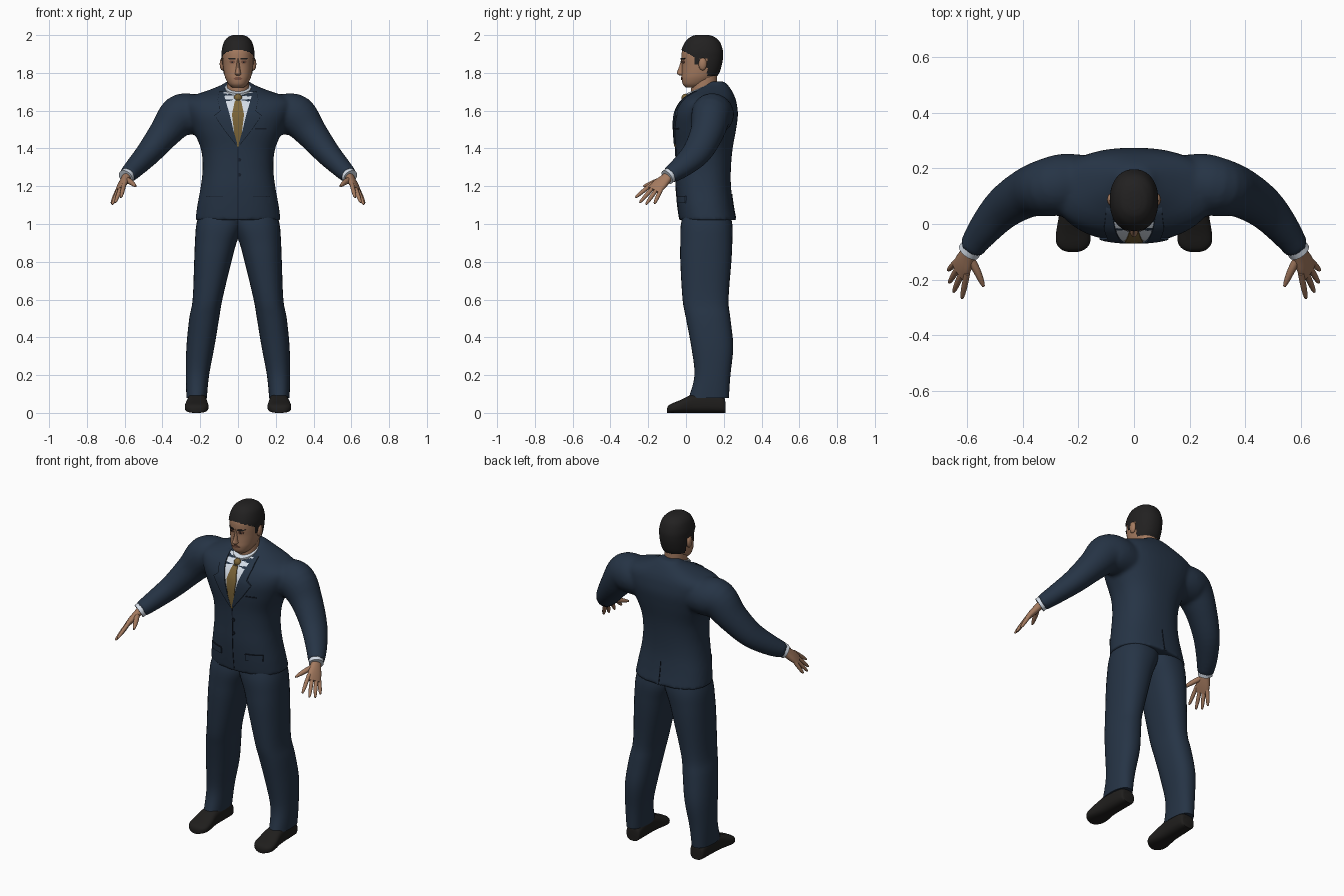
import bpy, bmesh, math
from mathutils import Vector
from mathutils.bvhtree import BVHTree

if "Cube" in bpy.data.objects:
    bpy.data.objects.remove(bpy.data.objects["Cube"])

X, Y, Z = Vector((1, 0, 0)), Vector((0, 1, 0)), Vector((0, 0, 1))


def material(name, *rgb):
    m = bpy.data.materials.new(name)
    m.use_nodes = True
    m.diffuse_color = (*rgb, 1)
    m.node_tree.nodes["Principled BSDF"].inputs["Base Color"].default_value = (*rgb, 1)
    return m


SUIT = material("navy cloth", 0.019, 0.034, 0.06)
SEAM = material("dark navy trim", 0.008, 0.013, 0.024)
SKIN = material("skin", 0.37, 0.195, 0.115)
LIPS = material("lips and eyelids", 0.2, 0.085, 0.055)
HAIR = material("black hair", 0.016, 0.015, 0.015)
SHIRT = material("white shirt", 0.68, 0.74, 0.82)
TIE = material("gold tie", 0.2, 0.13, 0.04)
SHOE = material("black leather", 0.014, 0.013, 0.012)


def smooth_rows(rows, n):
    """Catmull-Rom interpolation of tuples."""
    out = []
    for i in range(len(rows) - 1):
        p = [rows[min(max(i + k, 0), len(rows) - 1)] for k in (-1, 0, 1, 2)]
        for j in range(n):
            t = j / n
            out.append([0.5 * (2 * b + (c - a) * t + (2 * a - 5 * b + 4 * c - d) * t * t
                               + (3 * b - a - 3 * c + d) * t ** 3) for a, b, c, d in zip(*p)])
    return out + [list(rows[-1])]


def skin(bm, rings, power=2.0, seg=32):
    """Closed skin over superellipse rings given as (centre, half axis a, half axis b)."""
    loops = []
    for c, a, b in rings:
        loop = []
        for k in range(seg):
            u = 2 * math.pi * k / seg
            co, si = math.cos(u), math.sin(u)
            loop.append(bm.verts.new(c + a * math.copysign(abs(co) ** (2 / power), co)
                                     + b * math.copysign(abs(si) ** (2 / power), si)))
        loops.append(loop)
    for l0, l1 in zip(loops, loops[1:]):
        for k in range(seg):
            bm.faces.new((l0[k], l0[k - 1], l1[k - 1], l1[k]))
    bm.faces.new(loops[0])
    bm.faces.new(loops[-1][::-1])


def upright(rows, n=4):
    """Rings from rows of (z, x0, x1, y0, y1)."""
    return [(Vector(((a + b) / 2, (c + d) / 2, z)), X * (b - a) / 2, Y * (d - c) / 2)
            for z, a, b, c, d in smooth_rows(rows, n)]


def tube(points, n=4):
    """Rings along a path of (x, y, z, half width, half depth)."""
    rows = smooth_rows(points, n)
    pos = [Vector(r[:3]) for r in rows]
    rings = []
    for i, r in enumerate(rows):
        t = (pos[min(i + 1, len(pos) - 1)] - pos[max(i - 1, 0)]).normalized()
        a = Y.cross(t).normalized()
        rings.append((pos[i], a * r[3], t.cross(a) * r[4]))
    return rings


def side(points, s):
    return [(p[0] * s, *p[1:]) for p in points]


def finish(name, bm, mat, angle=50):
    bmesh.ops.recalc_face_normals(bm, faces=bm.faces)
    me = bpy.data.meshes.new(name)
    bm.to_mesh(me)
    bm.free()
    me.materials.append(mat)
    me.shade_smooth()
    me.set_sharp_from_angle(angle=math.radians(angle))
    ob = bpy.data.objects.new(name, me)
    bpy.context.collection.objects.link(ob)
    return ob


def solid(name, mat, rings, power=2.0, seg=32):
    bm = bmesh.new()
    skin(bm, rings, power, seg)
    return finish(name, bm, mat)


def ball(name, mat, centre, size):
    bm = bmesh.new()
    bmesh.ops.create_uvsphere(bm, u_segments=16, v_segments=10, radius=1)
    for v in bm.verts:
        v.co = Vector(centre) + Vector([a * b for a, b in zip(v.co, size)])
    return finish(name, bm, mat)


def surface(ob):
    return BVHTree.FromObject(ob, bpy.context.evaluated_depsgraph_get())


def strip(name, mat, tree, rows, lift, s=1, front=-1, n=5):
    """Thin plate draped on a surface; rows are (z, x0, x1)."""
    bm = bmesh.new()
    grid = []
    for r0, r1 in zip(rows, rows[1:]):
        for j in range(n + (r1 is rows[-1])):
            z, a, b = (p + (q - p) * j / n for p, q in zip(r0, r1))
            line = []
            for k in range(n + 1):
                x = s * (a + (b - a) * k / n)
                hit = tree.ray_cast(Vector((x, 2 * front, z)), Vector((0, -front, 0)))[0]
                line.append(bm.verts.new((x, (hit.y if hit else 0) + front * lift, z)))
            grid.append(line)
    for g, h in zip(grid, grid[1:]):
        for k in range(n):
            quad = (g[k], g[k + 1], h[k + 1], h[k])
            bm.faces.new(quad if s * front < 0 else quad[::-1])
    back = bmesh.ops.duplicate(bm, geom=bm.faces[:])["geom"]
    for v in back:
        if isinstance(v, bmesh.types.BMVert):
            v.co.y -= front * (lift + 0.002)
    edges = [e for e in bm.edges if e.is_boundary]
    bmesh.ops.bridge_loops(bm, edges=edges)
    return finish(name, bm, mat)


# Jacket: body and sleeves fused into one cloth surface
body = [(1.02, .226, -.035, .265), (1.1, .215, -.045, .25), (1.2, .197, -.053, .238),
        (1.3, .187, -.053, .238), (1.4, .197, -.055, .247), (1.5, .24, -.063, .265),
        (1.58, .275, -.06, .275), (1.64, .29, -.033, .268), (1.675, .25, .0, .258),
        (1.705, .165, .045, .243), (1.735, .09, .095, .222), (1.755, .06, .125, .2)]
arm = [(.14, .14, 1.57, .1, .1), (.24, .142, 1.58, .108, .112), (.31, .132, 1.572, .11, .105),
       (.385, .112, 1.485, .086, .09), (.47, .058, 1.38, .068, .078),
       (.54, -.02, 1.305, .055, .062), (.587, -.088, 1.257, .045, .046)]
bm = bmesh.new()
skin(bm, upright([(z, -w, w, f, b) for z, w, f, b in body]), 2.35, 48)
for s in (1, -1):
    skin(bm, tube(side(arm, s)))
jacket = finish("jacket", bm, SUIT)
remesh = jacket.modifiers.new("fuse", "REMESH")
remesh.mode, remesh.voxel_size, remesh.use_smooth_shade = "VOXEL", 0.011, True
soften = jacket.modifiers.new("soften", "SMOOTH")
soften.factor, soften.iterations = 0.5, 4
cloth = surface(jacket)

# Shirt, tie and jacket trim
strip("shirt_front", SHIRT, cloth, [(1.41, -.003, .003), (1.55, -.038, .038), (1.7, -.078, .078)], .002)
strip("tie", TIE, cloth, [(1.41, -.004, .004), (1.45, -.016, .016), (1.58, -.032, .032),
                          (1.655, -.016, .016)], .007)
ball("tie_knot", TIE, (0, -.004, 1.668), (.022, .02, .022))
solid("shirt_collar", SHIRT, tube([(0, .1, 1.665, .082, .087), (0, .076, 1.722, .068, .08)]))
strip("front_seam", SEAM, cloth, [(1.025, -.002, .002), (1.41, -.002, .002)], .003)
strip("back_vent", SEAM, cloth, [(1.03, -.003, .003), (1.16, -.002, .002)], .003, front=1)
for z in (1.26, 1.34):
    strip("button", SEAM, cloth, [(z - .009, .004, .012), (z, 0, .018), (z + .009, .004, .012)], .007)
strip("breast_pocket", SEAM, cloth, [(1.5, .09, .15), (1.507, .09, .15)], .004)
for s, label in ((1, "left_"), (-1, "right_")):
    strip(label + "lapel", SUIT, cloth, [(1.42, .003, .012), (1.5, .025, .075), (1.575, .043, .125),
                                         (1.6, .05, .095), (1.66, .068, .108), (1.705, .079, .1)], .008, s)
    strip(label + "pocket_flap", SUIT, cloth, [(1.11, .08, .17), (1.145, .08, .17)], .007, s)
    strip(label + "pocket_seam", SEAM, cloth, [(1.145, .08, .17), (1.149, .08, .17)], .008, s)

# Trousers and shoes
leg = [(1.1, -.03, .19, .0, .22), (1, -.03, .22, -.027, .245), (.9, .008, .228, -.03, .245),
       (.8, .035, .232, -.03, .24), (.6, .083, .24, -.018, .225), (.5, .1, .258, 0, .235),
       (.35, .125, .273, .028, .25), (.2, .153, .276, .045, .235), (.08, .165, .273, .015, .227)]
shoe = [(.208, .035, .06), (.195, .045, .09), (.12, .05, .11), (.04, .052, .1), (-.03, .062, .068),
        (-.07, .06, .052), (-.092, .042, .04), (-.1, .02, .025)]
for s, label in ((1, "left_"), (-1, "right_")):
    rings = upright(leg)
    for c, a, b in rings:
        c.x *= s
    solid(label + "trouser_leg", SUIT, rings, 2.3)
    rings = [(Vector((s * (.217 - .02 * (y - .05)), y, h / 2)), X * w, Z * h / 2)
             for y, w, h in smooth_rows(shoe, 3)]
    solid(label + "shoe", SHOE, rings, 2.8)

# Hands: cuff, palm, fingers and thumb
knuckles = [(.605, -.195, 1.2), (.622, -.18, 1.187), (.635, -.16, 1.177), (.642, -.138, 1.17)]
tips = [(.62, -.268, 1.14), (.65, -.245, 1.113), (.666, -.212, 1.103), (.67, -.167, 1.108)]
palm = [(.587, -.088, 1.257, .026, .022), (.6, -.115, 1.232, .033, .021),
        (.615, -.145, 1.205, .041, .018), (.63, -.172, 1.178, .04, .012)]
for s, label in ((1, "left_"), (-1, "right_")):
    solid(label + "cuff", SHIRT, tube(side([(.575, -.072, 1.268, .04, .04),
                                            (.595, -.1, 1.248, .041, .041)], s)))
    spread = Vector((.04 * s, .06, -.03)).normalized()
    along = Vector((.036 * s, -.068, -.07)).normalized()
    flat = along.cross(spread)
    solid(label + "palm", SKIN, [(Vector((s * x, y, z)), spread * w, flat * d)
                                 for x, y, z, w, d in smooth_rows(palm, 3)], 2.4, 20)
    for name, k, t in zip(("index", "middle", "ring", "little"), knuckles, tips):
        k, t = Vector(k), Vector(t)
        path = [(*k.lerp(t, f), r, r) for f, r in ((-.25, .011), (.4, .011), (.85, .008), (1, .004))]
        solid(label + name + "_finger", SKIN, tube(side(path, s), 3), 2, 12)
    solid(label + "thumb", SKIN, tube(side([(.592, -.12, 1.238, .015, .015), (.568, -.165, 1.222, .014, .014),
                                            (.55, -.205, 1.207, .01, .01), (.542, -.225, 1.2, .005, .005)],
                                           s), 3), 2, 12)

# Head and neck
skull = [(1.722, .03, .0, .07), (1.74, .05, -.017, .11), (1.77, .066, -.023, .148),
         (1.8, .074, -.022, .17), (1.84, .079, -.021, .183), (1.88, .081, -.024, .19),
         (1.92, .08, -.02, .189), (1.96, .067, .002, .172), (1.985, .044, .03, .143),
         (1.994, .02, .055, .115)]
solid("neck", SKIN, upright([(1.62, -.062, .062, .025, .165), (1.8, -.058, .058, .03, .165)]))
head = solid("head", SKIN, upright([(z, -w, w, f, b) for z, w, f, b in skull], 6), 2.2, 64)
face = surface(head)
solid("nose", SKIN, upright([(1.875, -.007, .007, -.025, .02), (1.84, -.01, .01, -.034, .02),
                             (1.808, -.014, .014, -.046, .02), (1.796, -.017, .017, -.047, .02),
                             (1.786, -.012, .012, -.034, .02)]), 2, 16)
strip("mouth", LIPS, face, [(1.763, -.014, .014), (1.77, -.025, .025), (1.777, -.012, .012)], .004)
for s, label in ((1, "left_"), (-1, "right_")):
    ball(label + "ear", SKIN, (s * .083, .088, 1.847), (.014, .022, .034))
    strip(label + "eyelid", LIPS, face, [(1.849, .022, .038), (1.857, .014, .046), (1.865, .02, .042)], .003, s)
    strip(label + "eye", HAIR, face, [(1.853, .026, .034), (1.861, .026, .034)], .005, s)
    strip(label + "eyebrow", HAIR, face, [(1.87, .012, .044), (1.878, .014, .054)], .006, s)


# Hair: a shell around the skull, trimmed along the hairline
def hairline(y):
    if y < .045:
        return 1.922 - (y + .03) * .5
    return 1.845 if y < .072 else 1.875 if y < .112 else 1.785


bm = bmesh.new()
skin(bm, upright([(z + .006 * (z > 1.95), -w - .006, w + .006, f - .005, b + .006)
                  for z, w, f, b in skull], 8), 2.2, 80)
bmesh.ops.delete(bm, geom=[f for f in bm.faces if f.calc_center_median().z
                           < hairline(f.calc_center_median().y)], context="FACES")
finish("hair", bm, HAIR)
